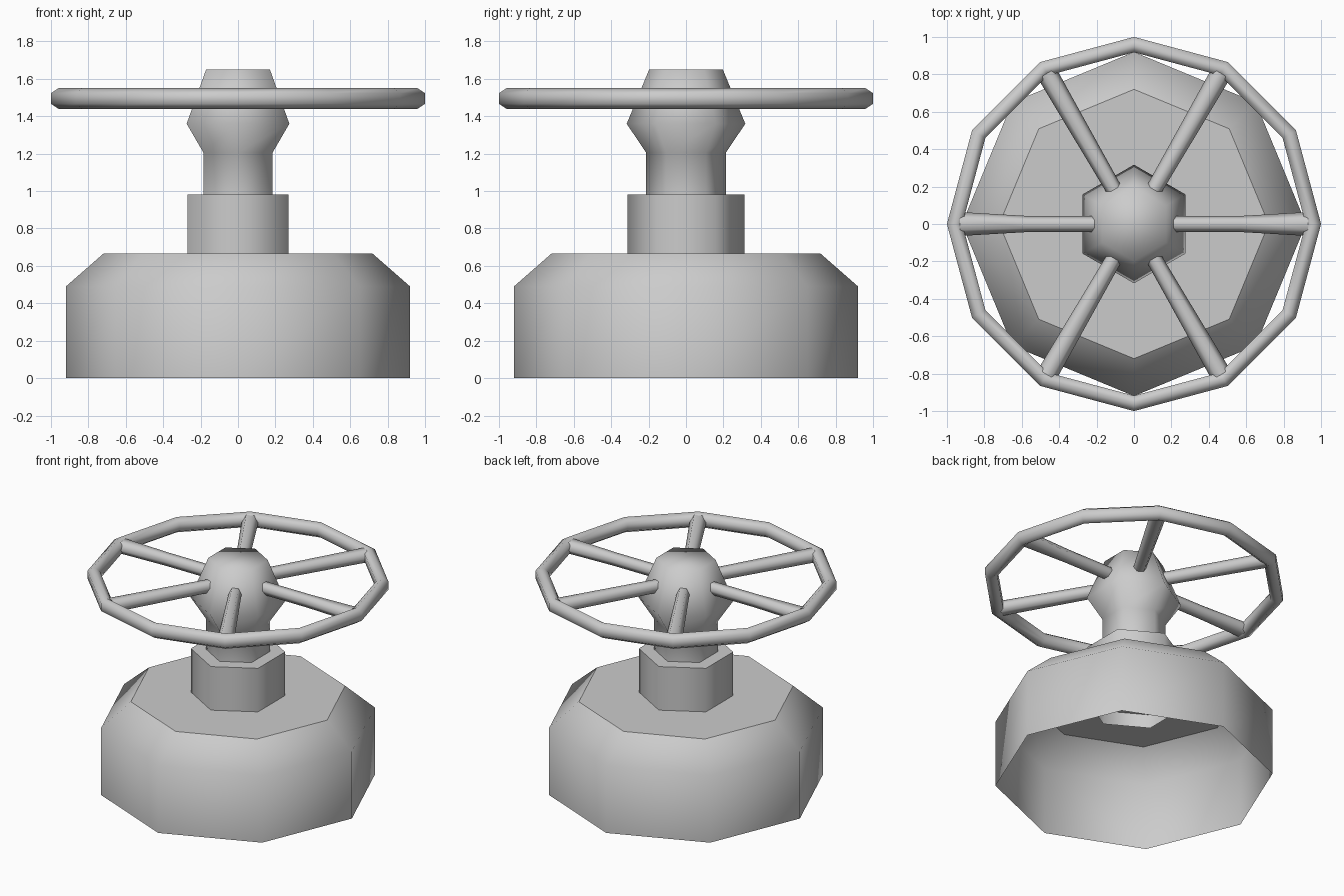
import bpy, bmesh
from math import cos, sin, pi, radians
from mathutils import Matrix, Vector

if "Cube" in bpy.data.objects:
    bpy.data.objects.remove(bpy.data.objects["Cube"])


def finish(name, bm, flat_cap=False):
    """Turn a bmesh into a smooth object; optionally keep flat end caps crisp."""
    bm.normal_update()
    for f in bm.faces:
        f.smooth = True
    if flat_cap:
        for f in bm.faces:
            if f.normal.z > 0.99:
                f.smooth = False
                for e in f.edges:
                    e.smooth = False
    me = bpy.data.meshes.new(name)
    bm.to_mesh(me)
    bm.free()
    ob = bpy.data.objects.new(name, me)
    bpy.context.collection.objects.link(ob)
    return ob


def loft(bm, rings, closed=False):
    """Skin quads between successive rings of points."""
    vs = [[bm.verts.new(p) for p in r] for r in rings]
    n = len(vs[0])
    pairs = list(zip(vs, vs[1:])) + ([(vs[-1], vs[0])] if closed else [])
    for a, b in pairs:
        for i in range(n):
            j = (i + 1) % n
            bm.faces.new((a[i], a[j], b[j], b[i]))
    return vs


def turned(name, profile, sides, phase, flat_cap):
    """Upright lathe part, open below and capped on top."""
    bm = bmesh.new()
    rings = [[(r * cos(phase + 2 * pi * i / sides), r * sin(phase + 2 * pi * i / sides), z)
              for i in range(sides)] for r, z in profile]
    vs = loft(bm, rings)
    bm.faces.new(vs[-1])
    return finish(name, bm, flat_cap)


# Octagonal open-bottomed base, hexagonal collar and hub
turned("base", [(0.92, 0), (0.92, 0.49), (0.72, 0.665)], 8, 0, True)
turned("collar", [(0.313, 0.565), (0.313, 0.983)], 6, pi / 2, True)
turned("hub", [(0.213, 0.97), (0.213, 1.205), (0.317, 1.36), (0.197, 1.65)], 6, pi / 2, False)

# Twelve-sided wheel rim
WHEEL_Z = 1.495
bm = bmesh.new()
rings = []
for i in range(12):
    a = radians(30 * i)
    ring = []
    for k in range(6):
        t = pi / 2 + k * pi / 3
        r = 0.959 + 0.0475 * cos(t)
        ring.append((r * cos(a), r * sin(a), WHEEL_Z + 0.056 * sin(t)))
    rings.append(ring)
loft(bm, rings, closed=True)
bmesh.ops.recalc_face_normals(bm, faces=bm.faces)
finish("wheel_rim", bm)

# Six spokes flaring towards the rim
for s in range(6):
    if s % 3 == 0:
        stations = [(0.15, 0.043, 0.045), (0.57, 0.043, 0.045), (0.93, 0.064, 0.048)]
    else:
        stations = [(0.15, 0.042, 0.045), (0.93, 0.056, 0.048)]
    bm = bmesh.new()
    loft(bm, [[Vector((x, w * cos(k * pi / 3), WHEEL_Z + h * sin(k * pi / 3)))
               for k in range(6)] for x, w, h in stations])
    bmesh.ops.transform(bm, matrix=Matrix.Rotation(radians(60 * s), 4, 'Z'), verts=bm.verts)
    bmesh.ops.recalc_face_normals(bm, faces=bm.faces)
    finish(f"spoke_{s + 1}", bm)
